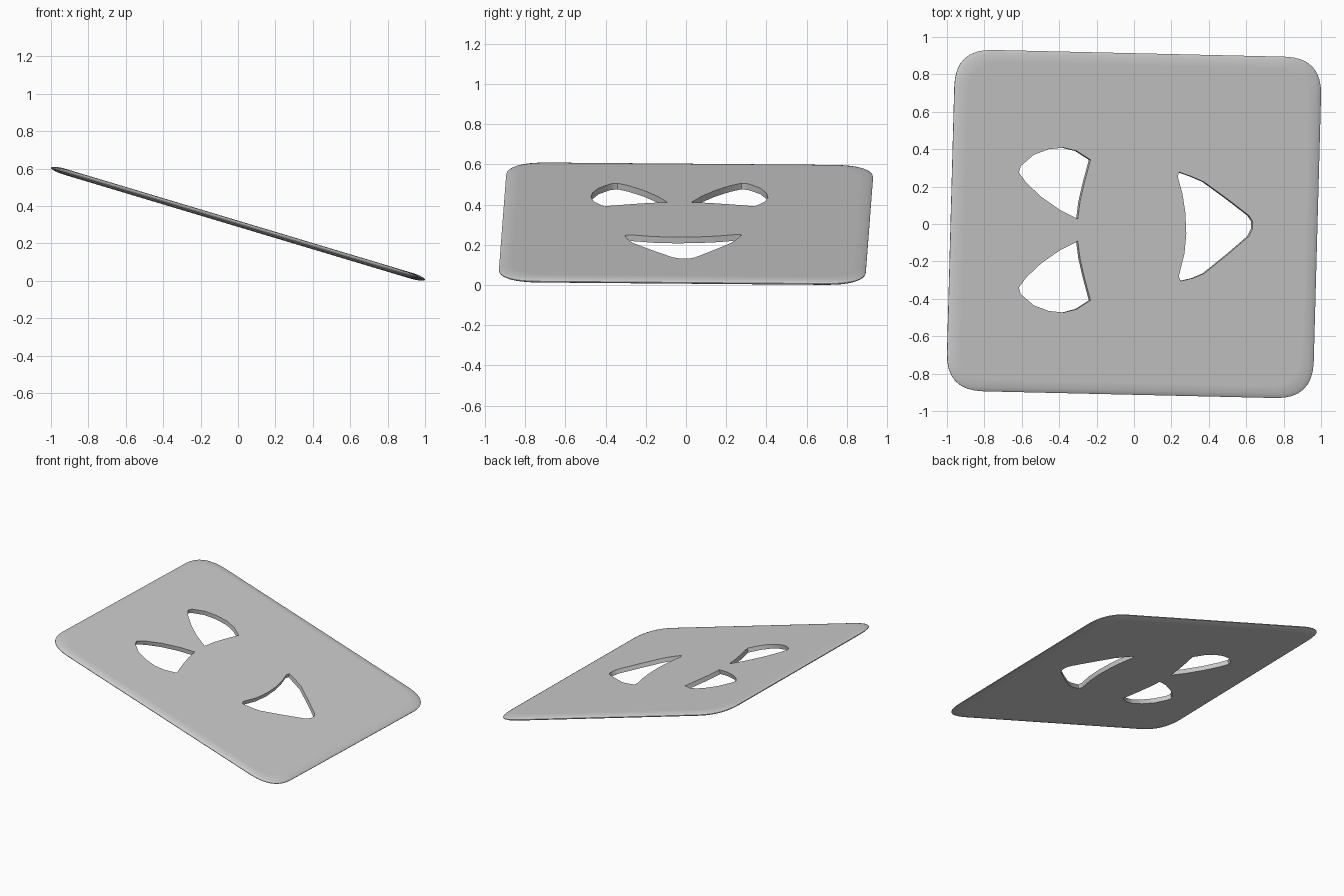
import bpy, bmesh, math
from mathutils import Vector

old = bpy.data.objects.get("Cube")
if old:
    bpy.data.objects.remove(old, do_unlink=True)

TILT = math.atan(0.3)


def tilted(x, y, h):
    """Point on the sloping sheet, lifted by h along its normal."""
    return Vector((x + h * math.sin(TILT), y, 0.305 - 0.3 * x + h * math.cos(TILT)))


def loft(bm, rings):
    """Skin a stack of equal rings and cap both ends."""
    loops = [[bm.verts.new(p) for p in ring] for ring in rings]
    n = len(loops[0])
    for a, b in zip(loops, loops[1:]):
        for i in range(n):
            j = (i + 1) % n
            bm.faces.new((a[i], a[j], b[j], b[i]))
    bm.faces.new(loops[0])
    bm.faces.new(loops[-1])


def to_object(bm, name):
    bmesh.ops.recalc_face_normals(bm, faces=bm.faces)
    mesh = bpy.data.meshes.new(name)
    bm.to_mesh(mesh)
    bm.free()
    obj = bpy.data.objects.new(name, mesh)
    bpy.context.collection.objects.link(obj)
    return obj


def rounded(corners, radius, steps=8):
    """Round every corner of a polygon."""
    pts = []
    for i, c in enumerate(corners):
        c = Vector(c)
        before = Vector(corners[i - 1])
        after = Vector(corners[(i + 1) % len(corners)])
        a = c + (before - c).normalized() * radius
        b = c + (after - c).normalized() * radius
        for k in range(steps + 1):
            t = k / steps
            pts.append(a * (1 - t) ** 2 + c * 2 * t * (1 - t) + b * t * t)
    return pts


# Plate: slightly skewed square with a soft rim
outline = rounded([(-1.005, -0.89), (0.955, -0.935), (1.005, 0.89), (-0.955, 0.935)], 0.2)
half_rim = [(0, 0.002), (0.008, 0.007), (0.025, 0.012), (0.05, 0.0152), (0.07, 0.016)]
rim = [(s, -h) for s, h in reversed(half_rim)] + half_rim
bm = bmesh.new()
loft(bm, [[tilted(p.x * (1 - s), p.y * (1 - s), h) for p in outline] for s, h in rim])
plate = to_object(bm, "face_plate")

# Openings: two mirrored eyes and a mouth
eye = [(-0.62, 0.275), (-0.61, 0.31), (-0.54, 0.37), (-0.46, 0.40), (-0.38, 0.408),
       (-0.31, 0.39), (-0.237, 0.343), (-0.27, 0.22), (-0.293, 0.12), (-0.305, 0.027),
       (-0.40, 0.075), (-0.50, 0.145), (-0.58, 0.22)]
mirrored_eye = [(x, -0.065 - y) for x, y in eye]
mouth = [(0.235, 0.278), (0.30, 0.255), (0.37, 0.225), (0.50, 0.13), (0.61, 0.045),
         (0.63, 0.015), (0.63, -0.025), (0.61, -0.065), (0.50, -0.16), (0.37, -0.265),
         (0.31, -0.29), (0.245, -0.305), (0.235, -0.28), (0.265, -0.16), (0.275, -0.05),
         (0.27, 0.06), (0.255, 0.16), (0.23, 0.25)]
bm = bmesh.new()
for shape in (eye, mirrored_eye, mouth):
    loft(bm, [[tilted(x, y, h) for x, y in shape] for h in (-0.1, 0.1)])
cutter = to_object(bm, "opening_cutter")
cutter.hide_render = True

# Cut the openings and shade the sheet
bpy.ops.object.select_all(action="DESELECT")
plate.select_set(True)
bpy.context.view_layer.objects.active = plate
cut = plate.modifiers.new("openings", "BOOLEAN")
cut.operation = "DIFFERENCE"
cut.solver = "EXACT"
cut.object = cutter
bpy.ops.object.modifier_apply(modifier=cut.name)
bpy.data.objects.remove(cutter, do_unlink=True)
bpy.ops.object.shade_smooth_by_angle(angle=math.radians(40))
plate.modifiers.new("clean_normals", "WEIGHTED_NORMAL").keep_sharp = True

# Grey finish
grey = bpy.data.materials.new("light_grey")
grey.use_nodes = True
colour = (0.6, 0.6, 0.6, 1)
grey.diffuse_color = colour
grey.node_tree.nodes["Principled BSDF"].inputs["Base Color"].default_value = colour
plate.data.materials.clear()
plate.data.materials.append(grey)
